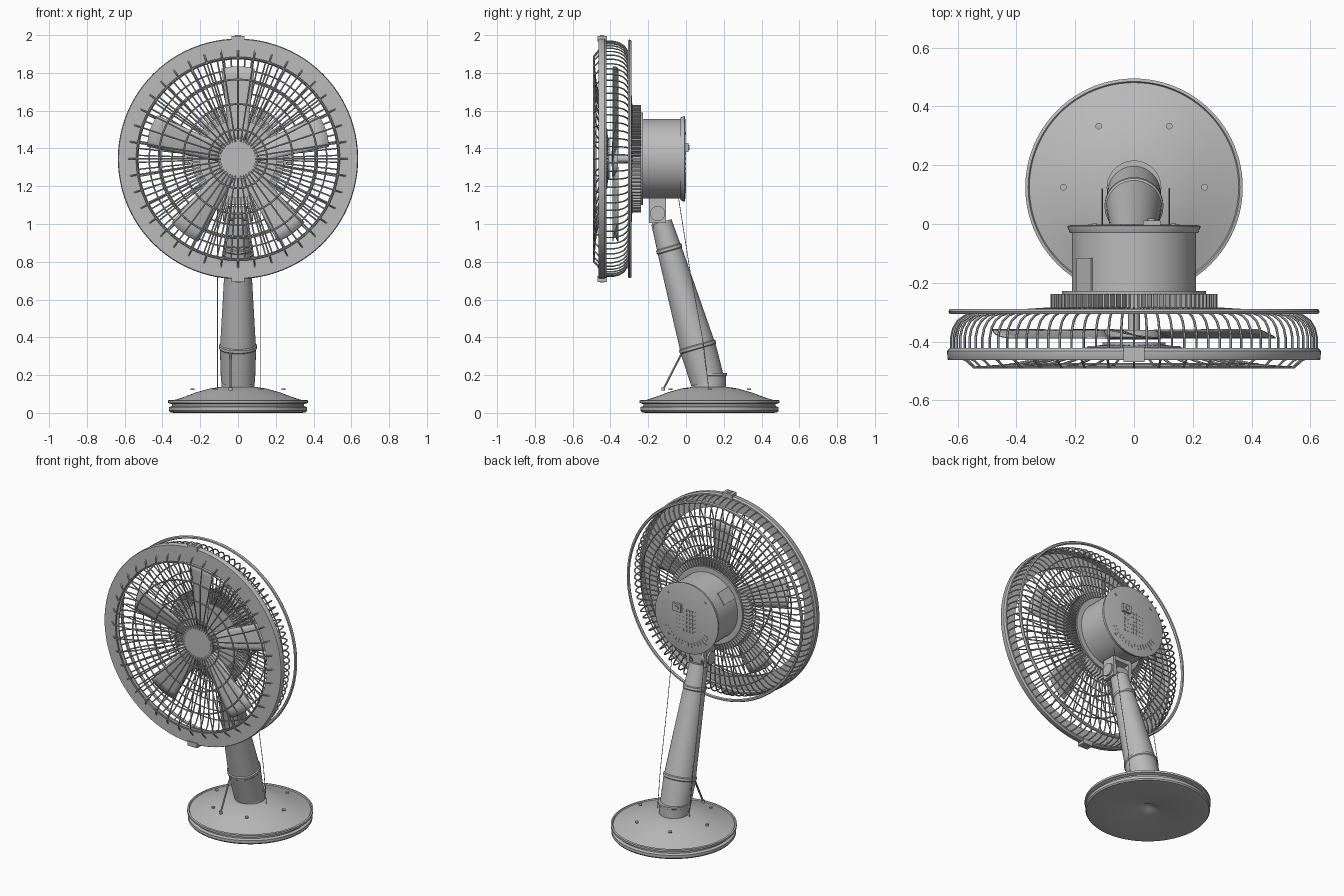
import bpy, bmesh
from math import sin, cos, pi, tau, radians
from mathutils import Vector, Matrix

cube = bpy.data.objects.get("Cube")
if cube:
    bpy.data.objects.remove(cube)

grey = bpy.data.materials.new("plain grey")
grey.use_nodes = True
grey.diffuse_color = (0.5, 0.5, 0.5, 1)
grey.node_tree.nodes["Principled BSDF"].inputs["Base Color"].default_value = (0.5, 0.5, 0.5, 1)

# Head frame: local z points to the front, local y points up
HEAD = Matrix.Translation((0, 0, 1.345)) @ Matrix.Rotation(pi / 2, 4, 'X')
WORLD = Matrix.Identity(4)
parts = []


def finish(name, mesh, matrix):
    obj = bpy.data.objects.new(name, mesh)
    bpy.context.collection.objects.link(obj)
    obj.matrix_world = matrix
    mesh.materials.clear()
    mesh.materials.append(grey)
    parts.append(obj)
    return obj


def from_bmesh(name, bm, matrix=WORLD):
    bmesh.ops.recalc_face_normals(bm, faces=bm.faces)
    mesh = bpy.data.meshes.new(name)
    bm.to_mesh(mesh)
    bm.free()
    return finish(name, mesh, matrix)


def lathe(name, profile, matrix=WORLD, segs=64, closed=False):
    """Spin (radius, height) points around local z."""
    bm = bmesh.new()
    vs = [bm.verts.new((r, 0, h)) for r, h in profile]
    pairs = list(zip(vs, vs[1:])) + ([(vs[-1], vs[0])] if closed else [])
    es = [bm.edges.new(p) for p in pairs]
    bmesh.ops.spin(bm, geom=vs + es, cent=(0, 0, 0), axis=(0, 0, 1),
                   angle=tau, steps=segs, use_merge=True)
    bmesh.ops.remove_doubles(bm, verts=bm.verts, dist=0.0001)
    return from_bmesh(name, bm, matrix)


def disc(name, r, low, high, matrix=WORLD, segs=64):
    return lathe(name, [(0, low), (r, low), (r, high), (0, high)], matrix, segs)


def boxes(name, items, matrix=WORLD):
    """items: (size, placement matrix)"""
    bm = bmesh.new()
    for size, place in items:
        bmesh.ops.create_cube(bm, size=1, matrix=place @ Matrix.Diagonal((*size, 1)))
    return from_bmesh(name, bm, matrix)


def wires(name, paths, radius, matrix=WORLD, cyclic=False):
    curve = bpy.data.curves.new(name, 'CURVE')
    curve.dimensions = '3D'
    curve.bevel_depth = radius
    curve.bevel_resolution = 1
    curve.use_fill_caps = not cyclic
    for path in paths:
        spline = curve.splines.new('POLY')
        spline.points.add(len(path) - 1)
        spline.use_cyclic_u = cyclic
        for point, co in zip(spline.points, path):
            point.co = (*co, 1)
    obj = bpy.data.objects.new(name, curve)
    bpy.context.collection.objects.link(obj)
    mesh = bpy.data.meshes.new_from_object(
        obj.evaluated_get(bpy.context.evaluated_depsgraph_get()))
    bpy.data.objects.remove(obj)
    return finish(name, mesh, matrix)


def spokes(profile, count):
    return [[(r * sin(tau * i / count), r * cos(tau * i / count), h) for r, h in profile]
            for i in range(count)]


def circle(r, h, n=72):
    return [(r * sin(tau * i / n), r * cos(tau * i / n), h) for i in range(n)]


def at(x, y, z):
    return Matrix.Translation((x, y, z))


# Base with rim lip, domed top and hollow underside
BASE = at(0, 0.125, 0)
lathe("base", [(0, 0.055), (0.03, 0.035), (0.08, 0.022), (0.18, 0.012), (0.34, 0),
               (0.36, 0.004), (0.366, 0.012), (0.366, 0.03), (0.35, 0.036), (0.35, 0.046),
               (0.37, 0.053), (0.37, 0.066), (0.36, 0.069), (0.356, 0.062), (0.29, 0.083),
               (0.22, 0.109), (0.15, 0.129), (0.09, 0.138), (0, 0.14)], BASE, 96)
for i in range(6):
    a = tau * i / 6
    disc("base_button", 0.011, 0.12, 0.128, BASE @ at(0.24 * cos(a), 0.24 * sin(a), 0), 16)
lathe("foot_collar", [(0, 0.12), (0.088, 0.12), (0.088, 0.195), (0.093, 0.198),
                      (0.093, 0.21), (0, 0.21)], at(0, 0.123, 0), 48)

# Leaning stem
low, top = Vector((0, 0.115, 0.165)), Vector((0, -0.13, 1.01))
lean = (top - low).to_track_quat('Z', 'Y').to_matrix().to_4x4()
lathe("stem", [(0, 0), (0.09, 0), (0.096, 0.18), (0.1, 0.185), (0.1, 0.2), (0.094, 0.205),
               (0.066, 0.72), (0.07, 0.725), (0.07, 0.74), (0.064, 0.745),
               (0.055, 0.88), (0, 0.88)], Matrix.Translation(low) @ lean, 48)

# Tilt hinge
HINGE = at(0, -0.15, 1.055) @ Matrix.Rotation(pi / 2, 4, 'Y')
disc("hinge_barrel", 0.04, -0.08, 0.08, HINGE, 32)
boxes("hinge_yoke", [((0.022, 0.09, 0.13), at(s * 0.058, -0.15, 1.07)) for s in (-1, 1)]
      + [((0.12, 0.09, 0.03), at(0, -0.15, 1.125))])
boxes("hinge_tongue", [((0.06, 0.07, 0.1), at(0, -0.145, 1.03))])

# Motor housing
disc("motor_housing", 0.211, 0.025, 0.235, HEAD)
lathe("housing_back", [(0, 0.03), (0.218, 0.03), (0.226, 0.012), (0.226, 0.007),
                       (0.215, 0.004), (0, 0.002)], HEAD)
disc("mount_plate", 0.245, 0.228, 0.24, HEAD)
boxes("mount_fins", [((0.085, 0.007, 0.05), Matrix.Rotation(tau * i / 84, 4, 'Z')
                      @ at(0.242, 0, 0.263)) for i in range(84)], HEAD)
disc("mount_core", 0.205, 0.235, 0.288, HEAD)
boxes("side_plate", [((0.008, 0.08, 0.12), Matrix.Rotation(radians(143), 4, 'Z')
                      @ at(0.21, 0, 0.175))], HEAD)

# Back switch, vents and screws
boxes("back_switch", [((0.06, 0.05, 0.016), at(0.06, 0.06, -0.004))], HEAD)
disc("back_switch_pin", 0.014, -0.018, 0, HEAD @ at(0.06, 0.06, 0), 16)
boxes("back_vents", [((0.008, 0.014, 0.004), at(0.022 * (i - 3), 0.026 * (j - 3), 0.002))
                     for i in range(7) for j in range(6)], HEAD)
boxes("back_slots", [((0.03, 0.006, 0.004), Matrix.Rotation(radians(-150 + 8 * i), 4, 'Z')
                      @ at(0.165, 0, 0.003)) for i in range(16)], HEAD)
for i in range(4):
    a = tau * (i + 0.5) / 4
    disc("back_screw", 0.009, -0.001, 0.008, HEAD @ at(0.19 * cos(a), 0.19 * sin(a), 0), 12)

# Front ring and its clips
lathe("front_ring", [(0.53, 0.457), (0.53, 0.463), (0.632, 0.463), (0.635, 0.459),
                     (0.636, 0.432), (0.628, 0.422), (0.618, 0.422), (0.618, 0.457)],
      HEAD, 96, closed=True)
boxes("ring_clips", [((0.07, 0.03, 0.05), at(0, s * 0.636, 0.444)) for s in (-1, 1)]
      + [((0.03, 0.01, 0.02), at(0, s * 0.65, 0.444)) for s in (-1, 1)], HEAD)

# Front grille, dished towards its centre
wires("front_spokes", spokes([(0.585, 0.458), (0.57, 0.466), (0.545, 0.489), (0.42, 0.479),
                              (0.29, 0.452), (0.155, 0.422), (0.09, 0.412)], 40), 0.004, HEAD)
wires("front_hoops", [circle(r, h) for r, h in ((0.155, 0.42), (0.29, 0.45), (0.42, 0.477),
                                                (0.535, 0.487))], 0.005, HEAD, cyclic=True)
disc("front_cap", 0.107, 0.404, 0.414, HEAD, 48)

# Rear cage
wires("rear_spokes", spokes([(0.622, 0.43), (0.622, 0.385), (0.615, 0.355), (0.6, 0.33),
                             (0.575, 0.312), (0.54, 0.302), (0.4, 0.295), (0.24, 0.285)], 90),
      0.0042, HEAD)
wires("rear_hoops", [circle(r, 0.297) for r in (0.29, 0.35, 0.41, 0.47, 0.53)],
      0.004, HEAD, cyclic=True)
wires("rear_outer_hoop", [circle(0.622, 0.298, 96)], 0.01, HEAD, cyclic=True)

# Wide, thin blades on a flat hub
lathe("blade_hub", [(0, 0.28), (0.02, 0.28), (0.02, 0.36), (0.1, 0.36), (0.1, 0.385),
                    (0.09, 0.392), (0, 0.394)], HEAD, 48)
for k in range(5):
    bm = bmesh.new()
    rows = []
    for i in range(9):
        t = i / 8
        half = 0.045 + 0.042 * t
        row = []
        for j in range(7):
            s = j / 3 - 1
            r = 0.085 + 0.405 * t - 0.012 * t * s * s
            row.append(bm.verts.new((half * s, r, 0.38 + 0.014 * s - 0.004 * s * s)))
        rows.append(row)
    for a, b in zip(rows, rows[1:]):
        for j in range(6):
            bm.faces.new((a[j], a[j + 1], b[j + 1], b[j]))
    blade = from_bmesh("blade", bm, HEAD @ Matrix.Rotation(tau * k / 5, 4, 'Z'))
    blade.modifiers.new("thickness", 'SOLIDIFY').thickness = 0.004

# Thin cables and the prop rod
wires("side_cables", [[(x, -0.04, 1.14), (x, 0.02, 0.76), (x, 0.09, 0.38), (x, 0.12, 0.13)]
                      for x in (-0.108, 0.12)], 0.002)
wires("prop_rod", [[(-0.04, -0.12, 0.125), (-0.04, -0.01, 0.34)]], 0.006)
disc("prop_rod_foot", 0.01, 0.118, 0.134, at(-0.04, -0.12, 0), 16)

# Smooth shading with sharp edges kept
bpy.ops.object.select_all(action='DESELECT')
for obj in parts:
    obj.select_set(True)
bpy.context.view_layer.objects.active = parts[0]
bpy.ops.object.shade_smooth_by_angle(angle=radians(35))
